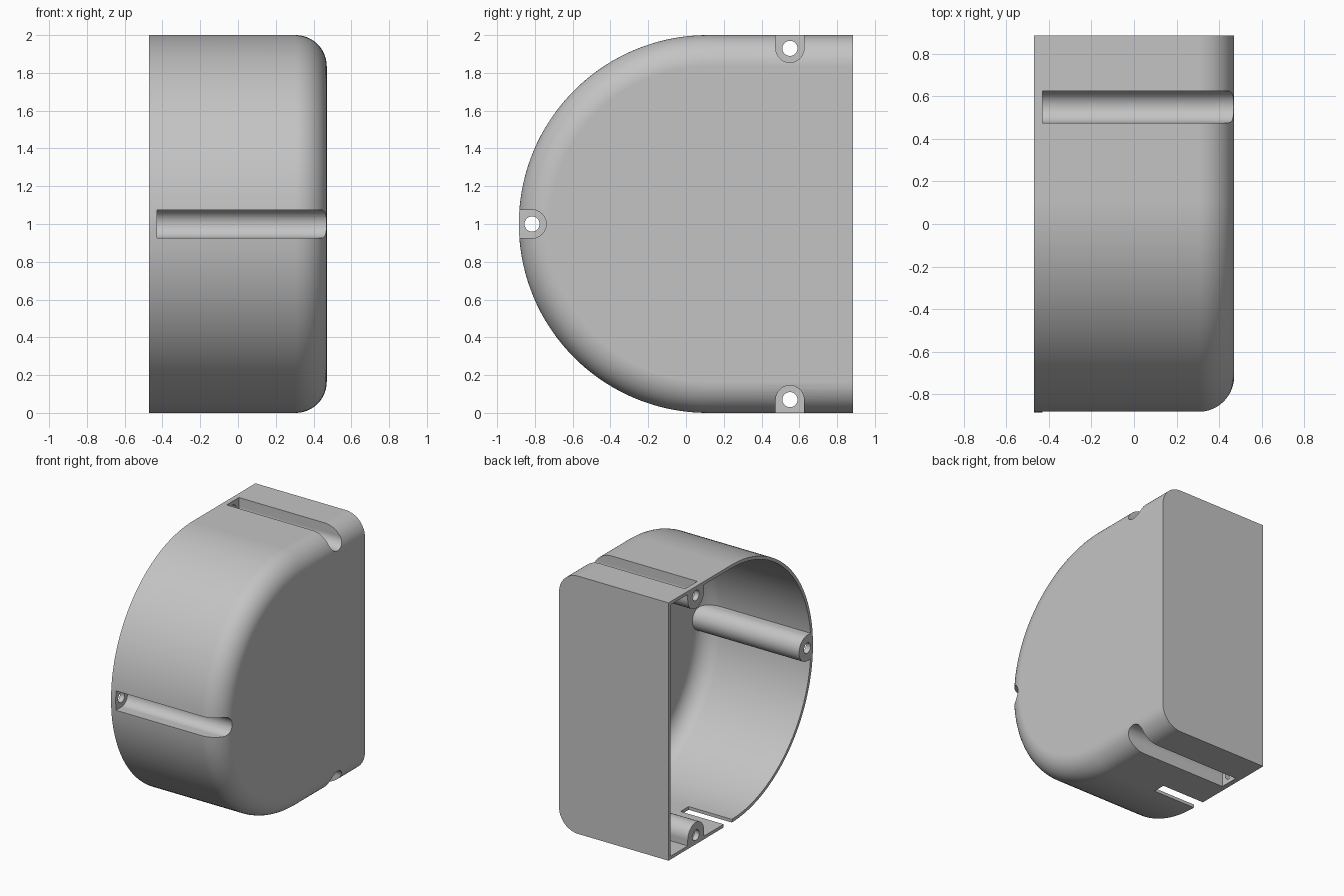
import bpy, bmesh, math

if "Cube" in bpy.data.objects:
    bpy.data.objects.remove(bpy.data.objects["Cube"])

grey = bpy.data.materials.new("plain_grey")
grey.use_nodes = True
colour = (0.55, 0.55, 0.55, 1)
grey.diffuse_color = colour
grey.node_tree.nodes["Principled BSDF"].inputs["Base Color"].default_value = colour

OPEN, CLOSED, BACK = -0.47, 0.47, 0.885   # open rim, closed face, flat back
ARC_Y, FILLET, WALL = 0.115, 0.165, 0.025


def loft(name, rings):
    """Closed solid through rings of equal point count."""
    bm = bmesh.new()
    loops = [[bm.verts.new(p) for p in ring] for ring in rings]
    n = len(loops[0])
    for a, b in zip(loops, loops[1:]):
        for i in range(n):
            j = (i + 1) % n
            bm.faces.new((a[i], a[j], b[j], b[i]))
    bm.faces.new(loops[0])
    bm.faces.new(loops[-1])
    bmesh.ops.recalc_face_normals(bm, faces=bm.faces)
    mesh = bpy.data.meshes.new(name)
    bm.to_mesh(mesh)
    bm.free()
    mesh.materials.append(grey)
    ob = bpy.data.objects.new(name, mesh)
    bpy.context.collection.objects.link(ob)
    return ob


def d_ring(x, radius, back, n=72):
    """Half-round front with straight top and bottom and a flat back."""
    angles = [math.pi / 2 + math.pi * i / n for i in range(n + 1)]
    pts = [(x, ARC_Y + radius * math.cos(a), 1 + radius * math.sin(a)) for a in angles]
    return pts + [(x, back, 1 - radius), (x, back, 1 + radius)]


def d_solid(name, x0, inset, steps=14):
    """D-shaped body with a rounded edge around its closed face."""
    r, end = FILLET - inset, CLOSED - inset
    rings = [d_ring(x0, 1 - inset, BACK - inset)]
    for i in range(steps + 1):
        a = math.pi / 2 * i / steps
        rings.append(d_ring(end - r + r * math.sin(a),
                            1 - inset - r + r * math.cos(a), BACK - inset))
    return loft(name, rings)


def u_bar(name, centre, out, r, x0, x1, n=24):
    """Bar along x with a round inner side, running straight outward."""
    base = math.atan2(out[1], out[0])
    angles = [base + math.pi / 2 + math.pi * i / n for i in range(n + 1)]
    pts = [(centre[0] + r * math.cos(a), centre[1] + r * math.sin(a)) for a in angles]
    pts += [(pts[k][0] + 0.3 * out[0], pts[k][1] + 0.3 * out[1]) for k in (-1, 0)]
    return loft(name, [[(x, y, z) for y, z in pts] for x in (x0, x1)])


def cylinder(name, centre, r, x0, x1, n=32):
    angles = [2 * math.pi * i / n for i in range(n)]
    return loft(name, [[(x, centre[0] + r * math.cos(a), centre[1] + r * math.sin(a))
                        for a in angles] for x in (x0, x1)])


def cut(target, cutter):
    cutter.hide_render = True
    mod = target.modifiers.new("cut", 'BOOLEAN')
    mod.operation, mod.solver, mod.object = 'DIFFERENCE', 'EXACT', cutter
    bpy.context.view_layer.objects.active = target
    bpy.ops.object.modifier_apply(modifier=mod.name)
    bpy.data.objects.remove(cutter)


# Screw posts: centre (y, z) and outward direction (y, z)
posts = [((0.55, 1.93), (0, 1)), ((0.55, 0.07), (0, -1)), ((-0.815, 1.0), (-1, 0))]

housing = d_solid("housing_shell", OPEN, 0)

# Hollow interior, leaving the posts standing
cavity = d_solid("cavity", OPEN - 0.1, WALL)
for centre, out in posts:
    cut(cavity, u_bar("post", centre, out, 0.1, -0.7, 0.6))
cut(housing, cavity)

# Outer screw channels and screw holes at the rim
for centre, out in posts:
    cut(housing, u_bar("channel", centre, out, 0.075, -0.43, 0.6))
    cut(housing, cylinder("screw_hole", centre, 0.04, -0.6, -0.4))

# Cable slot in the bottom wall, open to the rim
slot = [(0.11, -0.1), (0.21, -0.1), (0.21, 0.06), (0.11, 0.06)]
cut(housing, loft("slot", [[(x, y, z) for y, z in slot] for x in (-0.6, -0.1)]))

# Smooth curved walls, crisp edges
bpy.ops.object.select_all(action='DESELECT')
housing.select_set(True)
bpy.context.view_layer.objects.active = housing
bpy.ops.object.shade_smooth_by_angle(angle=math.radians(30))
weighted = housing.modifiers.new("weighted_normals", 'WEIGHTED_NORMAL')
weighted.keep_sharp = True
